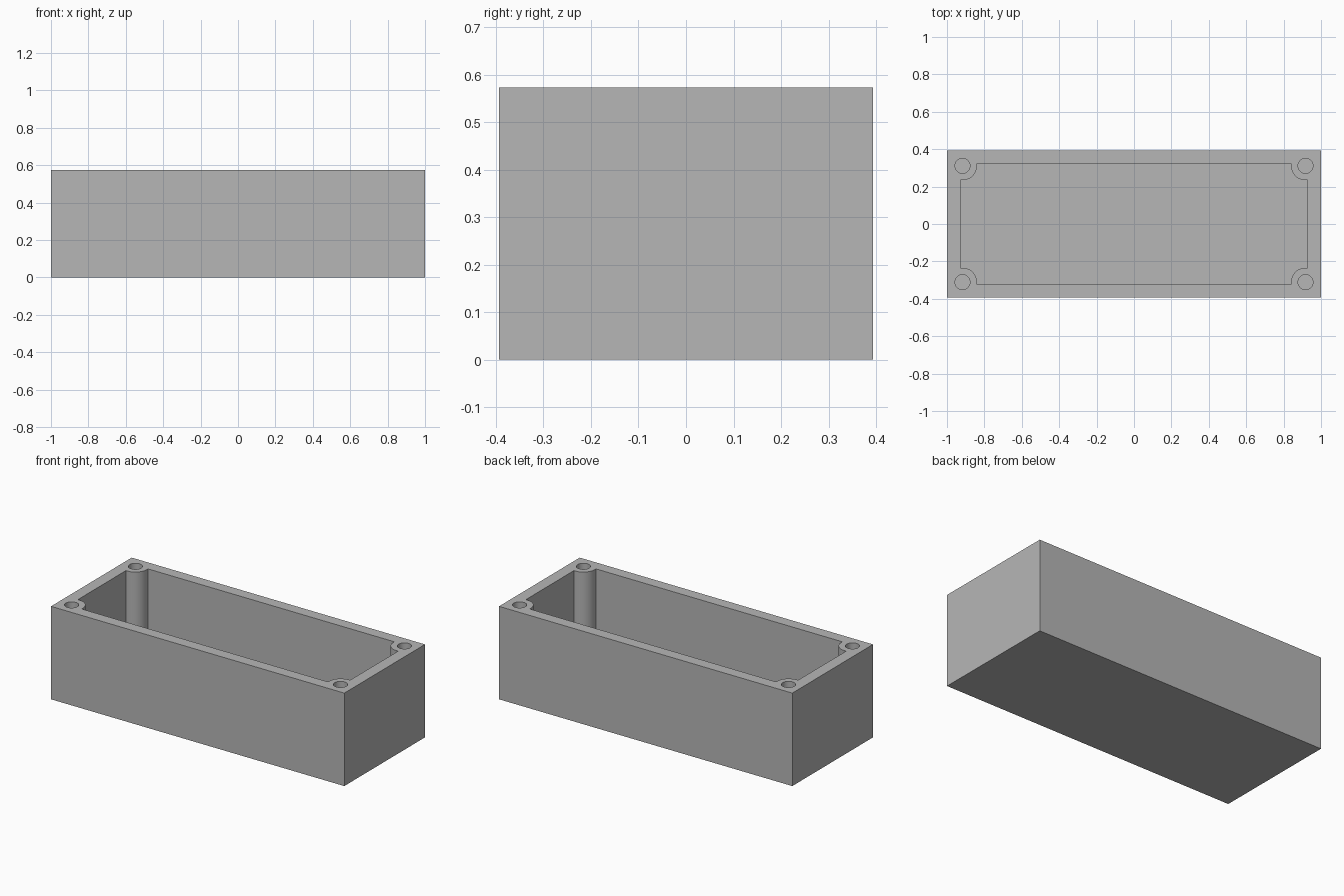
import bpy
import bmesh
from math import cos, sin, pi, radians

cube = bpy.data.objects.get("Cube")
if cube:
    bpy.data.objects.remove(cube, do_unlink=True)

# Main dimensions
HALF_X, HALF_Y, HEIGHT = 1.0, 0.393, 0.573
IN_X, IN_Y, FLOOR = 0.928, 0.323, 0.072
POST_X, POST_Y, POST_R = 0.917, 0.311, 0.077
HOLE_R = 0.04
CORNERS = [(1, 1), (-1, 1), (-1, -1), (1, -1)]

grey = bpy.data.materials.new("plain grey")
grey.use_nodes = True
colour = (0.47, 0.47, 0.47, 1)
grey.diffuse_color = colour
grey.node_tree.nodes["Principled BSDF"].inputs["Base Color"].default_value = colour


def cavity_outline(steps=12):
    """Rectangle with a rounded screw post bulging into each corner."""
    points = []
    for sx, sy in CORNERS:
        arc = [(sx * IN_X, sy * (POST_Y - POST_R))]
        for i in range(steps + 1):
            a = pi / 2 * i / steps
            arc.append((sx * (POST_X - POST_R * sin(a)),
                        sy * (POST_Y - POST_R * cos(a))))
        arc.append((sx * (POST_X - POST_R), sy * IN_Y))
        points += arc if sx * sy > 0 else arc[::-1]
    return points


def circle(cx, cy, r, n=32):
    return [(cx + r * cos(2 * pi * i / n), cy + r * sin(2 * pi * i / n))
            for i in range(n)]


bm = bmesh.new()
rim_edges = []


def add_wall(outline, bottom):
    """Side wall from the rim down to a closed bottom."""
    top = [bm.verts.new((x, y, HEIGHT)) for x, y in outline]
    low = [bm.verts.new((x, y, bottom)) for x, y in outline]
    for i in range(len(top)):
        j = (i + 1) % len(top)
        bm.faces.new((top[i], top[j], low[j], low[i]))
        rim_edges.append(bm.edges.get((top[i], top[j])))
    bm.faces.new(low)


# Outer shell, cavity with posts, and blind screw holes
add_wall([(sx * HALF_X, sy * HALF_Y) for sx, sy in CORNERS], 0)
add_wall(cavity_outline(), FLOOR)
for sx, sy in CORNERS:
    add_wall(circle(sx * POST_X, sy * POST_Y, HOLE_R), FLOOR)

# Flat rim joining all the openings
bmesh.ops.triangle_fill(bm, edges=rim_edges, use_beauty=True, normal=(0, 0, 1))
bmesh.ops.recalc_face_normals(bm, faces=bm.faces[:])

mesh = bpy.data.meshes.new("enclosure_box")
bm.to_mesh(mesh)
bm.free()
mesh.materials.append(grey)
box = bpy.data.objects.new("enclosure_box", mesh)
bpy.context.collection.objects.link(box)

# Smooth posts and holes, crisp edges
bpy.ops.object.select_all(action="DESELECT")
box.select_set(True)
bpy.context.view_layer.objects.active = box
bpy.ops.object.shade_smooth_by_angle(angle=radians(30))
